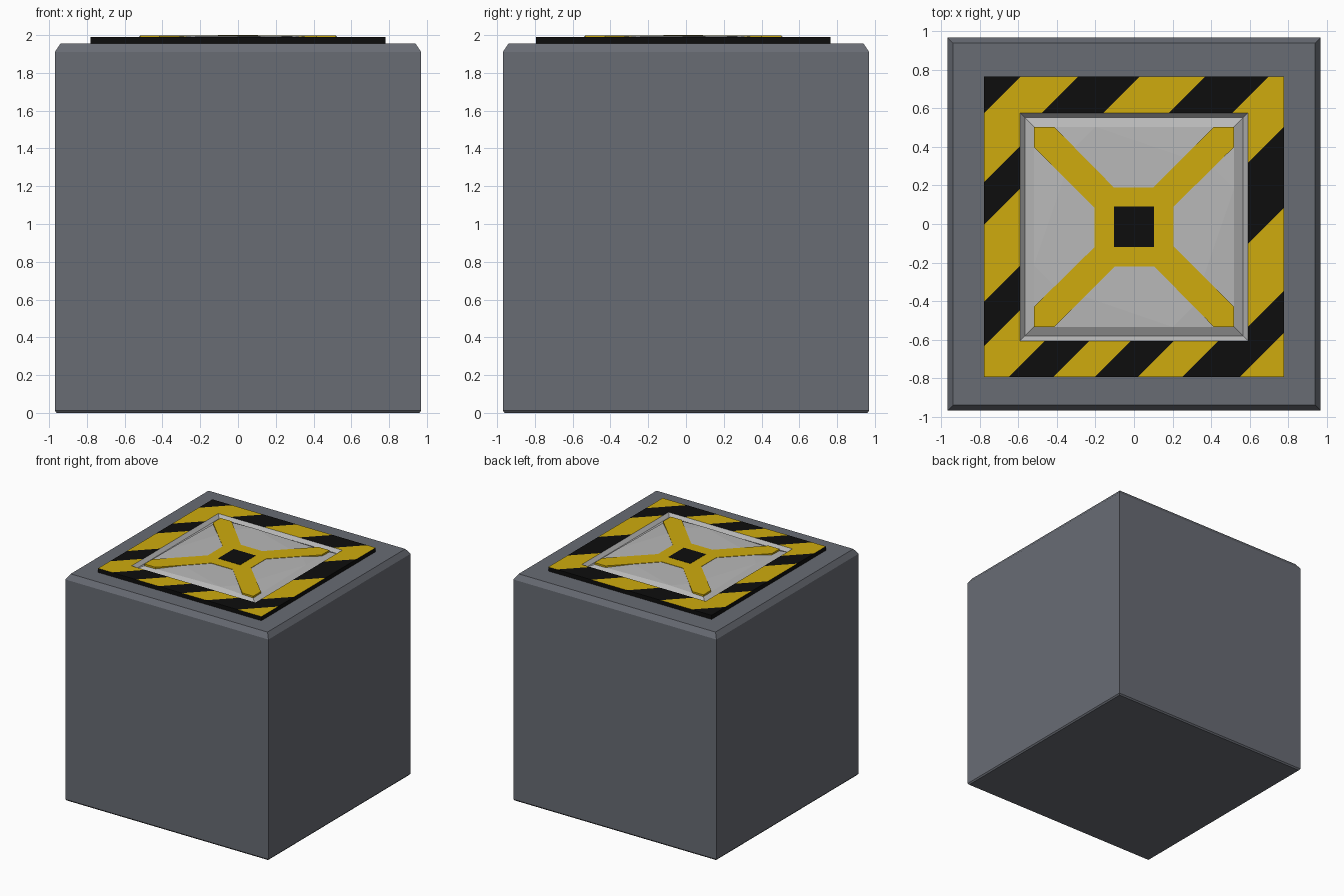
import bpy, bmesh
from mathutils import Vector

if "Cube" in bpy.data.objects:
    bpy.data.objects.remove(bpy.data.objects["Cube"])

PAD_Y = -0.015  # the top pad sits slightly forward of centre


def material(name, rgb):
    m = bpy.data.materials.new(name)
    m.diffuse_color = (*rgb, 1)
    m.use_nodes = True
    m.node_tree.nodes["Principled BSDF"].inputs["Base Color"].default_value = m.diffuse_color
    return m


SLATE = material("slate", (0.14, 0.15, 0.175))
YELLOW = material("yellow", (0.62, 0.41, 0.004))
BLACK = material("black", (0.004, 0.004, 0.004))
LIGHT = material("light_grey", (0.48, 0.48, 0.48))


def finish(bm, name, mats, y=0.0):
    bmesh.ops.remove_doubles(bm, verts=bm.verts, dist=0.0001)
    me = bpy.data.meshes.new(name)
    bm.to_mesh(me)
    bm.free()
    for m in mats:
        me.materials.append(m)
    ob = bpy.data.objects.new(name, me)
    ob.location.y = y
    bpy.context.collection.objects.link(ob)
    return ob


def square(bm, r, z):
    return [bm.verts.new((sx * r, sy * r, z)) for sx, sy in ((-1, -1), (1, -1), (1, 1), (-1, 1))]


def skin(bm, profile, bottom=True, top=True):
    """Stack square loops given as (half width, z)."""
    loops = [square(bm, r, z) for r, z in profile]
    for a, b in zip(loops, loops[1:]):
        for i in range(4):
            j = (i + 1) % 4
            bm.faces.new((a[i], a[j], b[j], b[i]))
    if bottom:
        bm.faces.new(loops[0][::-1])
    if top:
        bm.faces.new(loops[-1])


def turns(x, y):
    """The point turned by each quarter turn, clockwise."""
    out = []
    for _ in range(4):
        out.append((x, y))
        x, y = y, -x
    return out


def prism(name, outline, z0, z1, mat):
    bm = bmesh.new()
    face = bm.faces.new([bm.verts.new((x, y, z0)) for x, y in outline])
    ext = bmesh.ops.extrude_face_region(bm, geom=[face])
    for v in ext["geom"]:
        if isinstance(v, bmesh.types.BMVert):
            v.co.z = z1
    bmesh.ops.recalc_face_normals(bm, faces=bm.faces)
    return finish(bm, name, [mat], PAD_Y)


# Main block with chamfered top
bm = bmesh.new()
skin(bm, [(0.96, 0), (0.97, 0.012), (0.97, 1.91), (0.94, 1.955)])
finish(bm, "block_body", [SLATE])

# Hazard border: black sides, top strips cut along diagonals x - y = s
OUT, INN, ZB = 0.78, 0.592, 1.99
bm = bmesh.new()
skin(bm, [(OUT, 1.95), (OUT, ZB)], False, False)
for f in bm.faces:
    f.material_index = 1
# order: top, right, bottom, left; (first stripe is black, boundaries)
stripes = [(1, (-1.37, -1.07, -0.75, -0.41, -0.08)),
           (0, (0.26, 0.68, 1.11, 1.33)),
           (0, (0.13, 0.36, 0.575, 0.80, 1.03, 1.33)),
           (1, (-1.37, -1.01, -0.79, -0.39, -0.16))]
a, b = turns(-OUT, OUT), turns(-INN, INN)
for i, (first, cuts) in enumerate(stripes):
    j = (i + 1) % 4
    f0 = bm.faces.new([bm.verts.new((x, y, ZB)) for x, y in (a[i], b[i], b[j], a[j])])
    part = [f0]
    for s in cuts:
        geom = part + list({e for f in part for e in f.edges}) + list({v for f in part for v in f.verts})
        res = bmesh.ops.bisect_plane(bm, geom=geom, plane_co=(s / 2, -s / 2, 0), plane_no=(1, -1, 0))
        part = [g for g in res["geom"] if isinstance(g, bmesh.types.BMFace)]
    for f in part:
        c = f.calc_center_median()
        f.material_index = (first + sum(c.x - c.y > s for s in cuts)) % 2
finish(bm, "hazard_border", [YELLOW, BLACK], PAD_Y)

# Sloped rim going down into a groove, with its floor
bm = bmesh.new()
skin(bm, [(INN, ZB), (0.567, 1.962)], False, True)
finish(bm, "recess_rim", [LIGHT], PAD_Y)

# Raised panel: sloped edges and a dipped facet at one end of each side
TOP = 1.995
bm = bmesh.new()
low = turns(-0.567, 0.567)
corner = turns(-0.52, 0.52)
side = turns(-0.20, 0.52)
inner = turns(-0.31, 0.41)
flat = []
V = lambda p, z: bm.verts.new((p[0], p[1], z))
for i in range(4):
    j = (i + 1) % 4
    bm.faces.new((V(low[i], 1.962), V(corner[i], 1.982), V(side[i], TOP),
                  V(corner[j], 1.982), V(low[j], 1.962))[::-1])
    bm.faces.new((V(corner[i], 1.982), V(side[i], TOP), V(inner[i], TOP))[::-1])
    bm.faces.new((V(side[i], TOP), V(corner[j], 1.982), V(inner[j], TOP))[::-1])
    flat += [inner[i], side[i]]
bm.faces.new([V(p, TOP) for p in flat][::-1])
bmesh.ops.recalc_face_normals(bm, faces=bm.faces)
for f in bm.faces:
    if f.normal.z < 0:
        f.normal_flip()
finish(bm, "raised_panel", [LIGHT], PAD_Y)

# Yellow cross with four diagonal arms
arm = [(-0.205, 0.10), (-0.52, 0.415), (-0.52, 0.52), (-0.415, 0.52), (-0.105, 0.205)]
arms = [turns(x, y) for x, y in arm]
cross = [arms[k][i] for i in range(4) for k in range(5)]
prism("yellow_cross", cross[::-1], 1.97, 1.998, YELLOW)

# Black square in the middle
prism("centre_square", turns(-0.105, 0.105)[::-1], 1.98, 2.0, BLACK)
